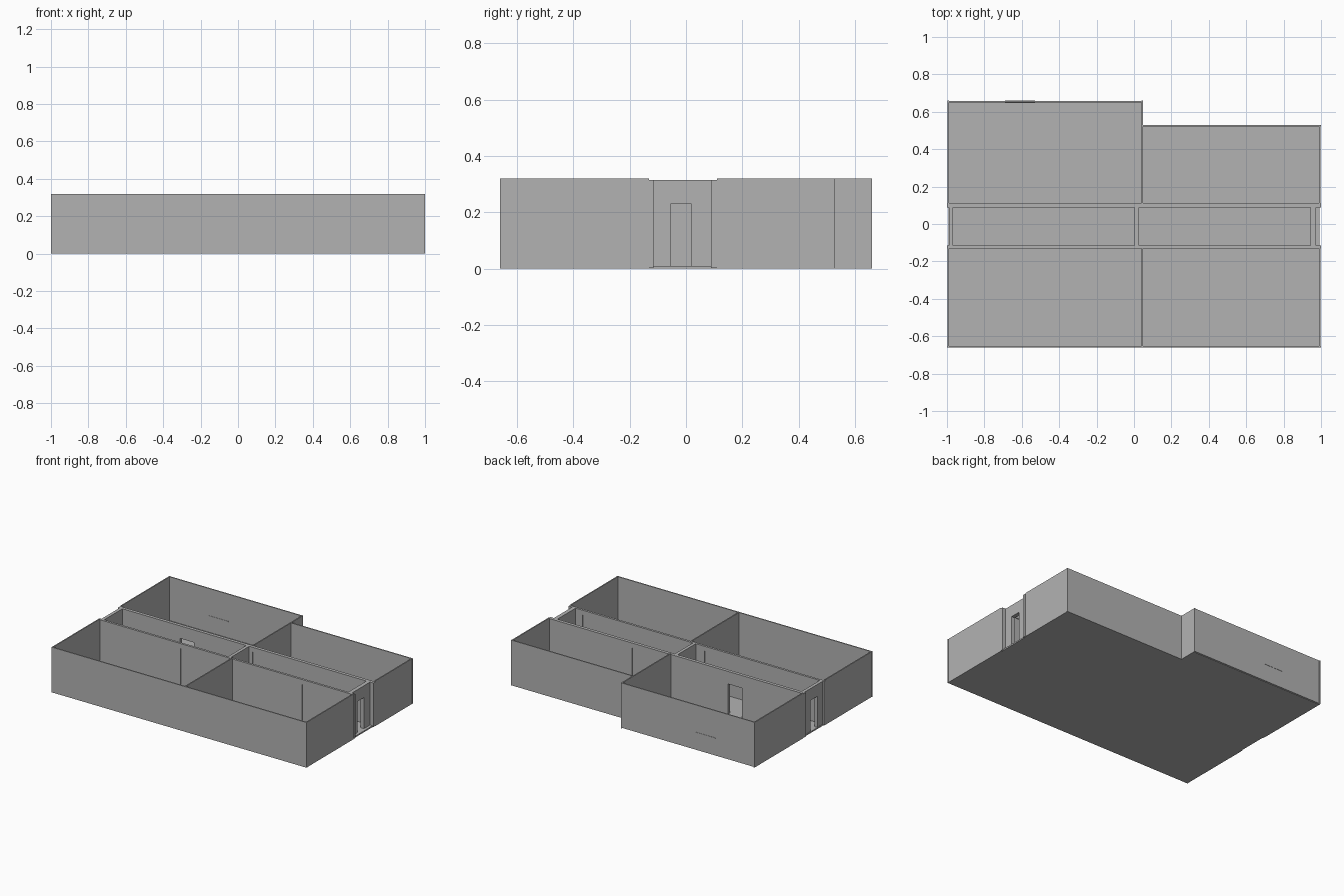
import bpy, bmesh
from mathutils import Vector

cube = bpy.data.objects.get("Cube")
if cube:
    bpy.data.objects.remove(cube, do_unlink=True)

grey = bpy.data.materials.new("plain_grey")
grey.use_nodes = True
COLOR = (0.45, 0.45, 0.45, 1)
grey.diffuse_color = COLOR
grey.node_tree.nodes["Principled BSDF"].inputs["Base Color"].default_value = COLOR


def extrude(name, points, direction):
    """Solid made by extruding a flat outline."""
    bm = bmesh.new()
    face = bm.faces.new([bm.verts.new(p) for p in points])
    out = bmesh.ops.extrude_face_region(bm, geom=[face])
    moved = [v for v in out["geom"] if isinstance(v, bmesh.types.BMVert)]
    bmesh.ops.translate(bm, verts=moved, vec=Vector(direction))
    bmesh.ops.recalc_face_normals(bm, faces=bm.faces)
    mesh = bpy.data.meshes.new(name)
    bm.to_mesh(mesh)
    bm.free()
    mesh.materials.append(grey)
    obj = bpy.data.objects.new(name, mesh)
    bpy.context.collection.objects.link(obj)
    return obj


def wall(name, axis, span, across, z, openings=()):
    """Upright wall along an axis; openings are (start, end, head) from the base."""
    low, high = z
    outline = [(span[0], low)]
    for start, end, head in openings:
        outline += [(start, low), (start, head), (end, head), (end, low)]
    outline += [(span[1], low), (span[1], high), (span[0], high)]
    depth = across[1] - across[0]
    if axis == "x":
        return extrude(name, [(u, across[0], h) for u, h in outline], (0, depth, 0))
    return extrude(name, [(across[0], u, h) for u, h in outline], (depth, 0, 0))


T = 0.008                       # thin wall thickness
FRONT, BACK, STEP = -0.66, 0.66, 0.53
HALL_FRONT, HALL_BACK = (-0.131, -0.115), (0.088, 0.111)
DIV = (0.041, 0.049)            # room divider
FULL = (0, 0.32)
HALL = (0.003, 0.314)
FLOOR = 0.01

# Floor slab with the stepped back edge
extrude("floor", [(-0.992, FRONT + T, 0), (0.992, FRONT + T, 0), (0.992, STEP - T, 0),
                  (DIV[1], STEP - T, 0), (DIV[1], BACK - T, 0), (-0.992, BACK - T, 0)],
        (0, 0, FLOOR))

# Outer walls
wall("front_wall", "x", (-1, 1), (FRONT, FRONT + T), FULL)
wall("back_wall_right", "x", (-0.996, DIV[0]), (BACK - T - 0.003, BACK - 0.003), (0.004, 0.32))
wall("back_wall_left", "x", (DIV[1], 1), (STEP - T, STEP), FULL)
for side, x0, back in (("right", -0.998, BACK), ("left", 0.99, STEP - T)):
    wall(side + "_wall_front", "y", (FRONT + T, HALL_FRONT[0]), (x0, x0 + T), FULL)
    wall(side + "_wall_back", "y", (HALL_BACK[1], back), (x0, x0 + T), FULL)

# Dividers between neighbouring rooms
wall("front_divider", "y", (FRONT + T, HALL_FRONT[0]), DIV, FULL)
wall("back_divider", "y", (HALL_BACK[1], BACK), DIV, FULL)

# Corridor walls with doorways
front_doors = [(-0.36, -0.065, 0.28), (0.595, 0.89, 0.28)]
back_double = (0.052, 0.345, 0.28)
wall("corridor_front_wall", "x", (-1, 1), HALL_FRONT, HALL, front_doors)
wall("corridor_back_wall", "x", (-1, 1), HALL_BACK, HALL,
     [(-0.515, -0.405, 0.225), back_double])

# Closed wide panels set back inside their openings
for i, ((start, end, head), band) in enumerate(
        [(d, HALL_FRONT) for d in front_doors] + [(back_double, HALL_BACK)]):
    wall("wide_panel_%d" % (i + 1), "x", (start, end),
         (band[0] + 0.005, band[1] - 0.005), (HALL[0], head))

# Corridor cross walls, doorways at both ends
end_door = [(-0.055, 0.02, 0.23)]
inner = (HALL_FRONT[1], HALL_BACK[0])
wall("corridor_right_end", "y", inner, (-0.99, -0.967), HALL, end_door)
wall("corridor_middle", "y", inner, (0.004, 0.026), HALL)
wall("corridor_left_end", "y", inner, (0.945, 0.973), HALL, end_door)

# Thin ledge through the back wall
wall("back_ledge", "x", (-0.69, -0.53), (BACK - T - 0.005, BACK - 0.001), (0.125, 0.128))
